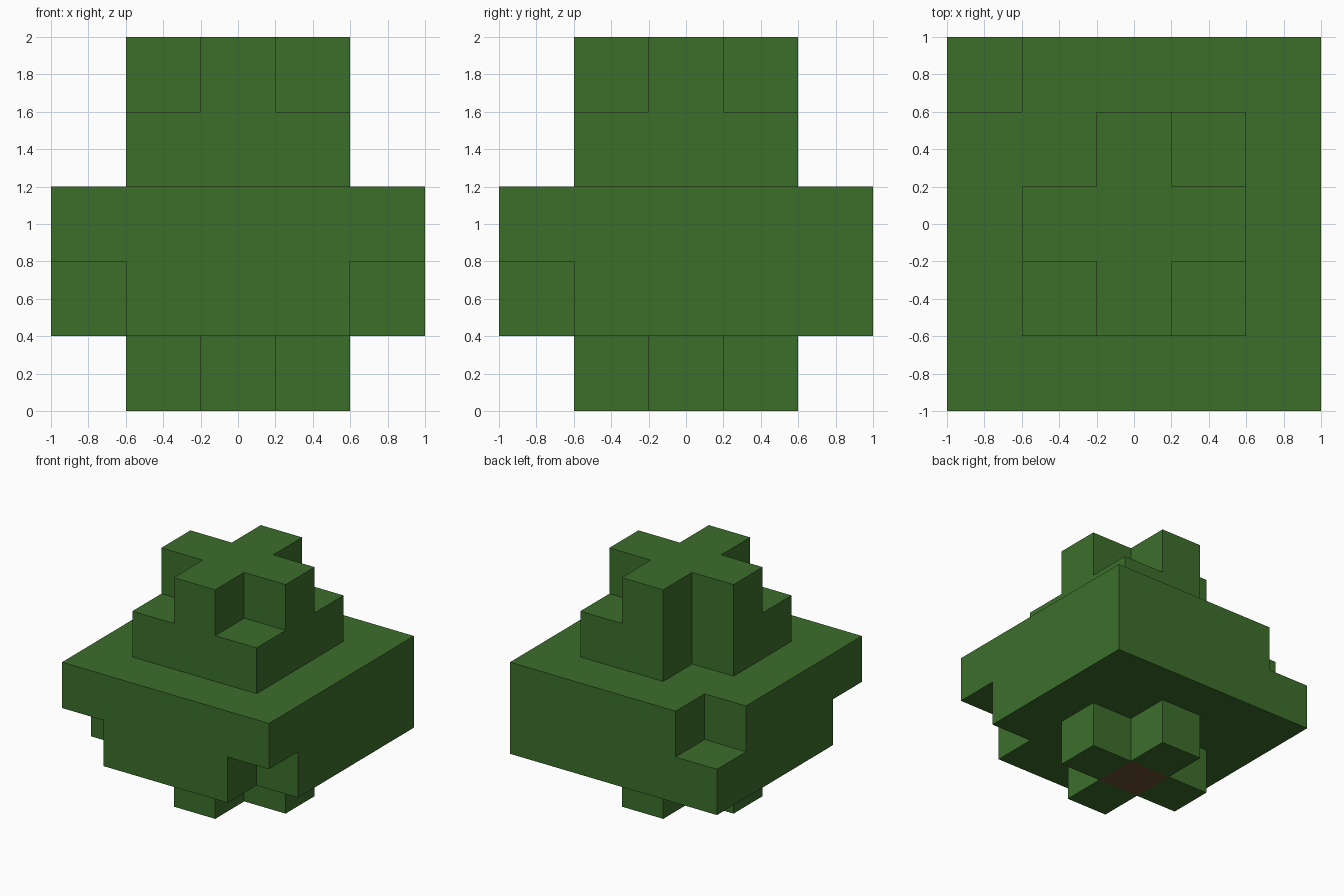
import bpy
import bmesh
from mathutils import Vector

default = bpy.data.objects.get("Cube")
if default:
    bpy.data.objects.remove(default, do_unlink=True)

CELL = 0.4


def make_material(name, rgb):
    mat = bpy.data.materials.new(name)
    mat.use_nodes = True
    colour = (*rgb, 1.0)
    mat.diffuse_color = colour
    mat.node_tree.nodes["Principled BSDF"].inputs["Base Color"].default_value = colour
    return mat


def square(radius, layer, missing=()):
    """Square layer of block cells, leaving out the given corner signs."""
    span = range(-radius, radius + 1)
    gaps = {(sx * radius, sy * radius) for sx, sy in missing}
    return {(x, y, layer) for x in span for y in span if (x, y) not in gaps}


def build_blocks(name, cells, neighbours, mat):
    """Mesh of the cell faces that touch no cell in neighbours."""
    bm = bmesh.new()
    for cell in cells:
        centre = Vector((cell[0], cell[1], cell[2] + 0.5)) * CELL
        for axis in range(3):
            for sign in (-1, 1):
                normal = Vector((0, 0, 0))
                normal[axis] = sign
                if tuple(int(c + n) for c, n in zip(cell, normal)) in neighbours:
                    continue
                u = Vector((0, 0, 0))
                u[(axis + 1) % 3] = 1
                v = normal.cross(u)
                corners = [normal + u + v, normal - u + v, normal - u - v, normal + u - v]
                bm.faces.new([bm.verts.new(centre + c * CELL / 2) for c in corners])
    bmesh.ops.remove_doubles(bm, verts=bm.verts, dist=0.001)
    mesh = bpy.data.meshes.new(name)
    bm.to_mesh(mesh)
    bm.free()
    mesh.materials.append(mat)
    obj = bpy.data.objects.new(name, mesh)
    bpy.context.collection.objects.link(obj)
    return obj


leaf_green = make_material("leaf green", (0.045, 0.156, 0.024))
bark_brown = make_material("bark brown", (0.138, 0.076, 0.032))

ALL = [(sx, sy) for sx in (-1, 1) for sy in (-1, 1)]

# Leaf layers from bottom to top, each with its own missing corners
leaves = square(1, 0, ALL)
leaves |= square(2, 1, [(-1, -1), (1, -1)])
leaves |= square(2, 2, [(-1, 1)])
leaves |= square(1, 3, [(-1, 1)])
leaves |= square(1, 4, ALL)

# Trunk column enclosed by the leaves, open to view only at its base
trunk = {(0, 0, layer) for layer in range(4)}
leaves -= trunk

build_blocks("leaf_canopy", leaves, leaves | trunk, leaf_green)
build_blocks("trunk", trunk, trunk, bark_brown)
